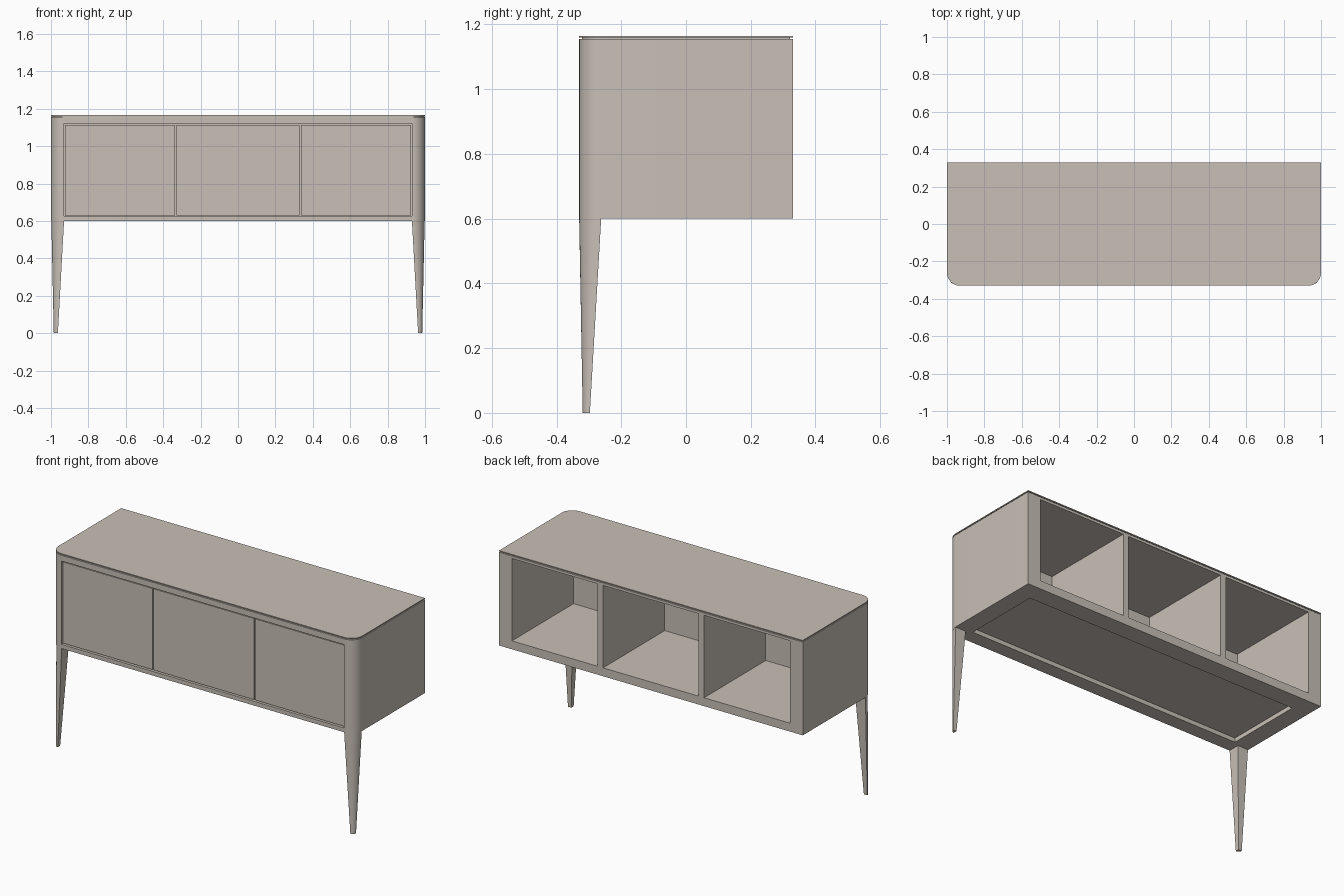
import bpy, bmesh, math

if "Cube" in bpy.data.objects:
    bpy.data.objects.remove(bpy.data.objects["Cube"])

mat = bpy.data.materials.new("warm grey")
mat.diffuse_color = (0.578, 0.527, 0.474, 1)
mat.use_nodes = True
mat.node_tree.nodes["Principled BSDF"].inputs["Base Color"].default_value = mat.diffuse_color

R = 0.07  # front corner radius


def loft(name, sections):
    """Closed solid through matching rings, each a (points, z) pair."""
    bm = bmesh.new()
    rings = [[bm.verts.new((x, y, z)) for x, y in pts] for pts, z in sections]
    n = len(rings[0])
    for a, b in zip(rings, rings[1:]):
        for i in range(n):
            j = (i + 1) % n
            bm.faces.new((a[i], a[j], b[j], b[i]))
    bm.faces.new(rings[0][::-1])
    bm.faces.new(rings[-1])
    bmesh.ops.recalc_face_normals(bm, faces=bm.faces)
    me = bpy.data.meshes.new(name)
    bm.to_mesh(me)
    bm.free()
    ob = bpy.data.objects.new(name, me)
    bpy.context.collection.objects.link(ob)
    me.materials.append(mat)
    bpy.ops.object.select_all(action='DESELECT')
    ob.select_set(True)
    bpy.context.view_layer.objects.active = ob
    bpy.ops.object.shade_smooth_by_angle(angle=math.radians(30))
    return ob


def box(name, x0, x1, y0, y1, z0, z1):
    pts = [(x0, y0), (x1, y0), (x1, y1), (x0, y1)]
    return loft(name, [(pts, z0), (pts, z1)])


def arc(cx, cy, r, s=1, n=14):
    """Quarter arc from the front round to the outer side."""
    return [(s * (cx + r * math.sin(t)), cy - r * math.cos(t))
            for t in (math.pi / 2 * i / n for i in range(n + 1))]


def outline(inset=0.0):
    """Plan of the cabinet with rounded front corners."""
    right = arc(1 - R, -0.33 + R, R - inset)
    b = 0.33 - inset
    return [(-x, y) for x, y in right[::-1]] + right + [(1 - inset, b), (-1 + inset, b)]


def slab(name, z0, z1, inset=0.0):
    return loft(name, [(outline(inset), z0), (outline(inset), z1)])


# Top plate above a thin shadow gap, and the carcass top
slab("top_plate", 1.1595, 1.165)
slab("shadow_gap", 1.155, 1.1595, 0.008)
slab("carcass_top", 1.14, 1.155)
box("front_top_rail", -0.93, 0.93, -0.33, -0.25, 1.121, 1.14)

# Bottom frame with a recess underneath, and the floor
frame = slab("bottom_frame", 0.60, 0.625)
cutter = box("recess_cutter", -0.895, 0.895, -0.245, 0.22, 0.55, 0.7)
cutter.hide_render = True
mod = frame.modifiers.new("recess", 'BOOLEAN')
mod.operation = 'DIFFERENCE'
mod.solver = 'EXACT'
mod.object = cutter
bpy.context.view_layer.objects.active = frame
bpy.ops.object.modifier_apply(modifier=mod.name)
bpy.data.objects.remove(cutter)
box("floor_board", -0.92, 0.92, -0.25, 0.33, 0.625, 0.65)

for s, side in ((-1, "left"), (1, "right")):
    # Side wall with rounded front post
    wall = arc(1 - R, -0.33 + R, R, s) + [
        (s * 1, 0.33), (s * 0.915, 0.33), (s * 0.915, -0.25), (s * 0.93, -0.25)]
    loft(side + "_side_wall", [(wall, 0.625), (wall, 1.14)])
    # Divider between compartments
    x = sorted((s * 0.315, s * 0.35))
    box(side + "_divider", x[0], x[1], -0.25, 0.33, 0.65, 1.14)
    # Tapered quarter-round front leg
    top = [(s * 0.93, -0.262)] + arc(0.93, -0.262, 0.068, s)
    foot = [(s * 0.963, -0.297)] + arc(0.963, -0.297, 0.022, s)
    loft(side + "_front_leg", [(foot, 0), (top, 0.60)])

# Three doors, slightly set back with narrow gaps
for name, x0, x1 in (("left_door", -0.926, -0.336),
                     ("middle_door", -0.330, 0.330),
                     ("right_door", 0.336, 0.926)):
    box(name, x0, x1, -0.322, -0.255, 0.630, 1.113)
box("door_backing", -0.93, 0.93, -0.256, -0.25, 0.625, 1.14)
